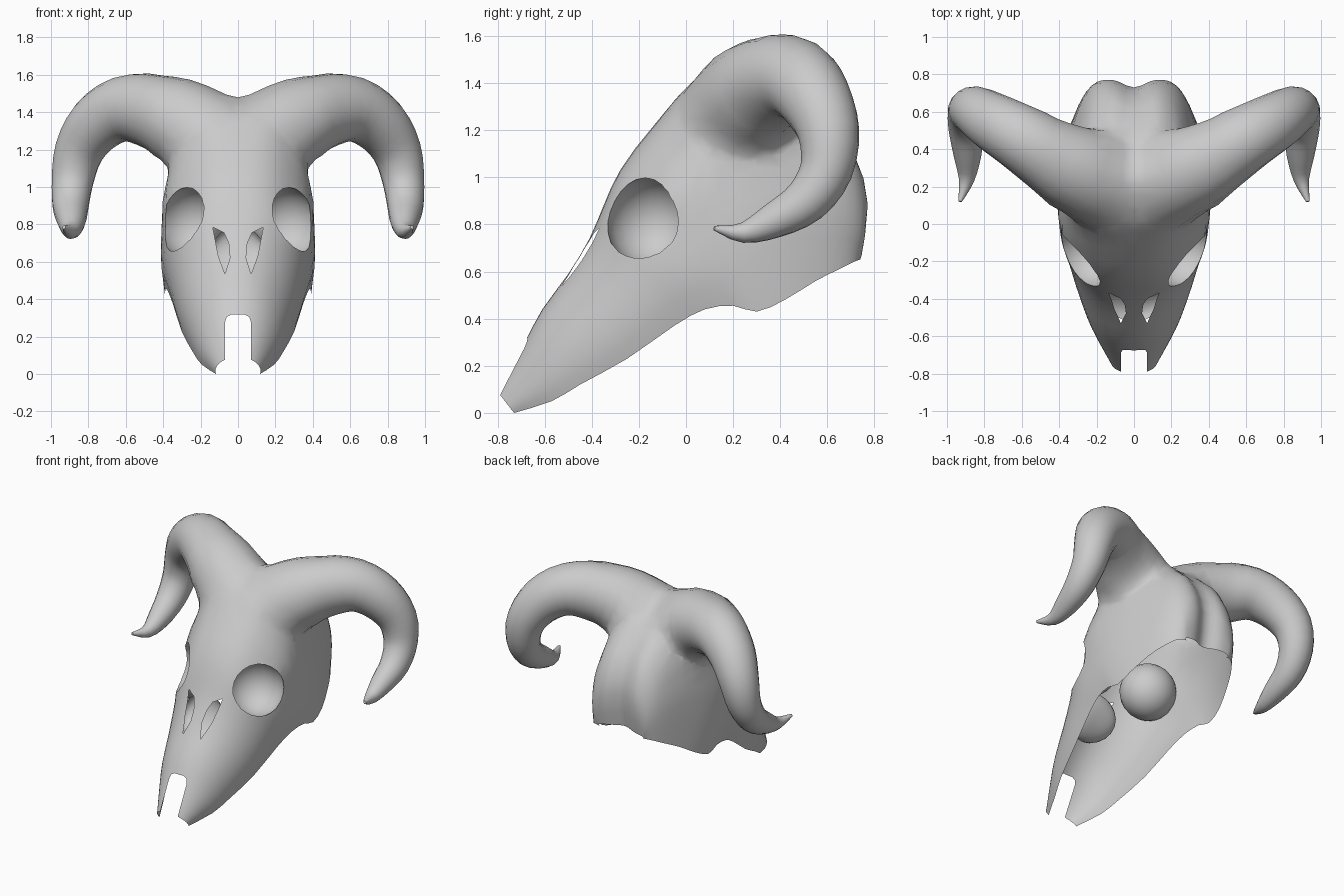
import bpy, bmesh, math
from mathutils import Vector

if "Cube" in bpy.data.objects:
    bpy.data.objects.remove(bpy.data.objects["Cube"])

bone = bpy.data.materials.new("bone")
opening = bpy.data.materials.new("opening")   # marks faces removed at the end


def spline(rows, k):
    """Catmull-Rom resampling of equal-length tuples."""
    out = []
    for i in range(len(rows) - 1):
        a, b = rows[max(i - 1, 0)], rows[i]
        c, d = rows[i + 1], rows[min(i + 2, len(rows) - 1)]
        for j in range(k):
            t = j / k
            out.append([0.5 * (2 * q + (r - p) * t + (2 * p - 5 * q + 4 * r - s) * t * t
                        + (3 * q - p - 3 * r + s) * t ** 3)
                        for p, q, r, s in zip(a, b, c, d)])
    out.append(list(rows[-1]))
    return out


def loft(name, rings, open_strip=False, open_caps=False):
    bm = bmesh.new()
    vs = [[bm.verts.new(p) for p in ring] for ring in rings]
    n = len(rings[0])
    for a, b in zip(vs, vs[1:]):
        for j in range(n):
            f = bm.faces.new((a[j], a[(j + 1) % n], b[(j + 1) % n], b[j]))
            f.material_index = int(open_strip and j == n - 1)
    for ring in (vs[0], vs[-1]):
        bm.faces.new(ring).material_index = int(open_caps)
    bmesh.ops.recalc_face_normals(bm, faces=bm.faces)
    me = bpy.data.meshes.new(name)
    bm.to_mesh(me)
    bm.free()
    me.materials.append(bone)
    me.materials.append(opening)
    ob = bpy.data.objects.new(name, me)
    bpy.context.collection.objects.link(ob)
    return ob


def prism(name, outline, y0, y1):
    ob = loft(name, [[(x, y, z) for x, z in outline] for y in (y0, y1)])
    for f in ob.data.polygons:
        f.material_index = 1
    return ob


def combine(target, tool, op):
    bpy.context.view_layer.objects.active = target
    m = target.modifiers.new("bool", 'BOOLEAN')
    m.object, m.operation, m.solver = tool, op, 'EXACT'
    bpy.ops.object.modifier_apply(modifier=m.name)
    bpy.data.objects.remove(tool)


def strip_openings(ob):
    """Delete the marked faces and clear the helper materials."""
    me = ob.data
    cut = [i for i, m in enumerate(me.materials) if m == opening]
    bm = bmesh.new()
    bm.from_mesh(me)
    bmesh.ops.delete(bm, geom=[f for f in bm.faces if f.material_index in cut], context='FACES')
    bmesh.ops.remove_doubles(bm, verts=bm.verts, dist=.0005)
    bm.to_mesh(me)
    bm.free()
    me.materials.clear()


# skull body: crest y,z / rim y,z / half width / squareness
sections = [
    (-.80, .09, -.73, .00, .13, 2.0), (-.69, .29, -.57, .05, .215, 2.1),
    (-.61, .44, -.45, .12, .27, 2.1), (-.50, .59, -.25, .23, .335, 2.1),
    (-.41, .74, -.05, .37, .385, 2.2), (-.35, .88, .08, .44, .415, 2.4),
    (-.28, 1.03, .20, .455, .43, 2.4), (-.14, 1.22, .30, .43, .435, 2.6),
    (.02, 1.40, .42, .48, .42, 2.8), (.30, 1.42, .55, .56, .37, 2.8),
    (.57, 1.30, .65, .61, .315, 2.7), (.72, 1.12, .71, .64, .265, 2.6),
    (.78, .92, .735, .65, .22, 2.5), (.75, .68, .74, .65, .19, 2.5)]
N = 28
rings = []
for cy, cz, ry, rz, w, e in spline(sections, 2):
    ring = []
    for j in range(N + 1):
        a = math.pi * j / N
        c, s = math.cos(a), max(math.sin(a), 0)
        x = math.copysign(w * abs(c) ** (2 / e), c)
        h = s ** (2 / e) if s > 1e-6 else 0
        x *= 1 - .10 * (1 - h) ** 3            # rim tucks in
        y, z = ry + (cy - ry) * h, rz + (cz - rz) * h
        # brow ridge and groove between the rear lobes
        d2 = (y + .03) ** 2 + (z - 1.0) ** 2 + (abs(x) - .37) ** 2
        x += math.copysign(.045, x) * math.exp(-d2 / .016) * (abs(x) > .1)
        if y > .5:
            y -= .05 * min(1, (y - .5) / .15) * math.exp(-(x / .08) ** 2)
        ring.append((x, y, z))
    rings.append(ring)
skull = loft("ram_skull", rings, open_strip=True, open_caps=True)

# horns: centre x,y,z and radius, curling out, back and forward
horn_path = [
    (.11, .20, 1.21, .27), (.28, .28, 1.34, .25), (.45, .37, 1.405, .205),
    (.62, .47, 1.415, .175), (.76, .55, 1.33, .155), (.85, .605, 1.19, .132),
    (.885, .595, 1.03, .112), (.895, .51, .90, .097), (.89, .37, .815, .075),
    (.895, .24, .765, .043), (.93, .12, .785, .010)]
for side in (1, -1):
    pts = spline(horn_path, 3)
    P = [Vector(p[:3]) for p in pts]
    u = Vector((0, 1, 0))
    rings = []
    for i, p in enumerate(P):
        t = (P[min(i + 1, len(P) - 1)] - P[max(i - 1, 0)]).normalized()
        u = (u - t * u.dot(t)).normalized()
        v = t.cross(u)
        ring = []
        for j in range(18):
            a = 2 * math.pi * j / 18
            q = p + (u * math.cos(a) + v * math.sin(a)) * pts[i][3]
            ring.append((q.x * side, q.y, q.z))
        rings.append(ring)
    combine(skull, loft("horn", rings), 'UNION')

# blend the horn bases into the skull
bm = bmesh.new()
bm.from_mesh(skull.data)
bmesh.ops.remove_doubles(bm, verts=bm.verts, dist=.004)
bmesh.ops.triangulate(bm, faces=[f for f in bm.faces if f.material_index == 0 and len(f.verts) > 4])
blend = [v for v in bm.verts if abs(v.co.x) < .44 and v.co.z > .95 and -.16 < v.co.y < .62]
for _ in range(3):
    bmesh.ops.smooth_vert(bm, verts=blend, factor=.5,
                          use_axis_x=True, use_axis_y=True, use_axis_z=True)
bm.to_mesh(skull.data)
bm.free()

# eye sockets (bowls) and nostril slits
nostril = [(.135, .785), (.075, .755), (.05, .70), (.043, .62), (.07, .535), (.105, .63)]
for side in (1, -1):
    eye = [[(side * (.25 + .19 * math.sin(b) * math.cos(a)),
             -.155 + .185 * math.sin(b) * math.sin(a), .81 + .19 * math.cos(b))
            for a in [2 * math.pi * k / 20 for k in range(20)]]
           for b in [.08 + (math.pi - .16) * k / 12 for k in range(13)]]
    combine(skull, loft("eye_socket", eye), 'DIFFERENCE')
    combine(skull, prism("nostril", [(side * x, z) for x, z in nostril], -.9, -.31), 'DIFFERENCE')

# notch in the nose tip
half = [(.07, -.1), (.07, .275), (.06, .305), (.035, .318)]
notch = half + [(-x, z) for x, z in reversed(half)]
combine(skull, prism("nose_notch", notch, -1, -.3), 'DIFFERENCE')
strip_openings(skull)

# shared pocket behind the nostrils, following the curve of the nose
centre, along, inward = Vector((0, -.455, .655)), Vector((0, .5, .866)), Vector((0, .866, -.5))
rings = []
for k in range(1, 9):
    r = math.sin(k / 8 * math.pi / 2)
    ring = []
    for j in range(20):
        a = 2 * math.pi * j / 20
        x = .16 * r * math.cos(a)
        depth = .015 + 1.9 * x * x + .10 * math.cos(k / 8 * math.pi / 2)
        ring.append(centre + Vector((x, 0, 0)) + along * (.165 * r * math.sin(a)) + inward * depth)
    rings.append(ring)
cavity = loft("nasal_cavity", list(reversed(rings)))
cavity.data.polygons[len(cavity.data.polygons) - 2].material_index = 1   # open side
strip_openings(cavity)

bpy.ops.object.select_all(action='DESELECT')
skull.select_set(True)
cavity.select_set(True)
bpy.context.view_layer.objects.active = skull
bpy.ops.object.shade_smooth_by_angle(angle=math.radians(45))
